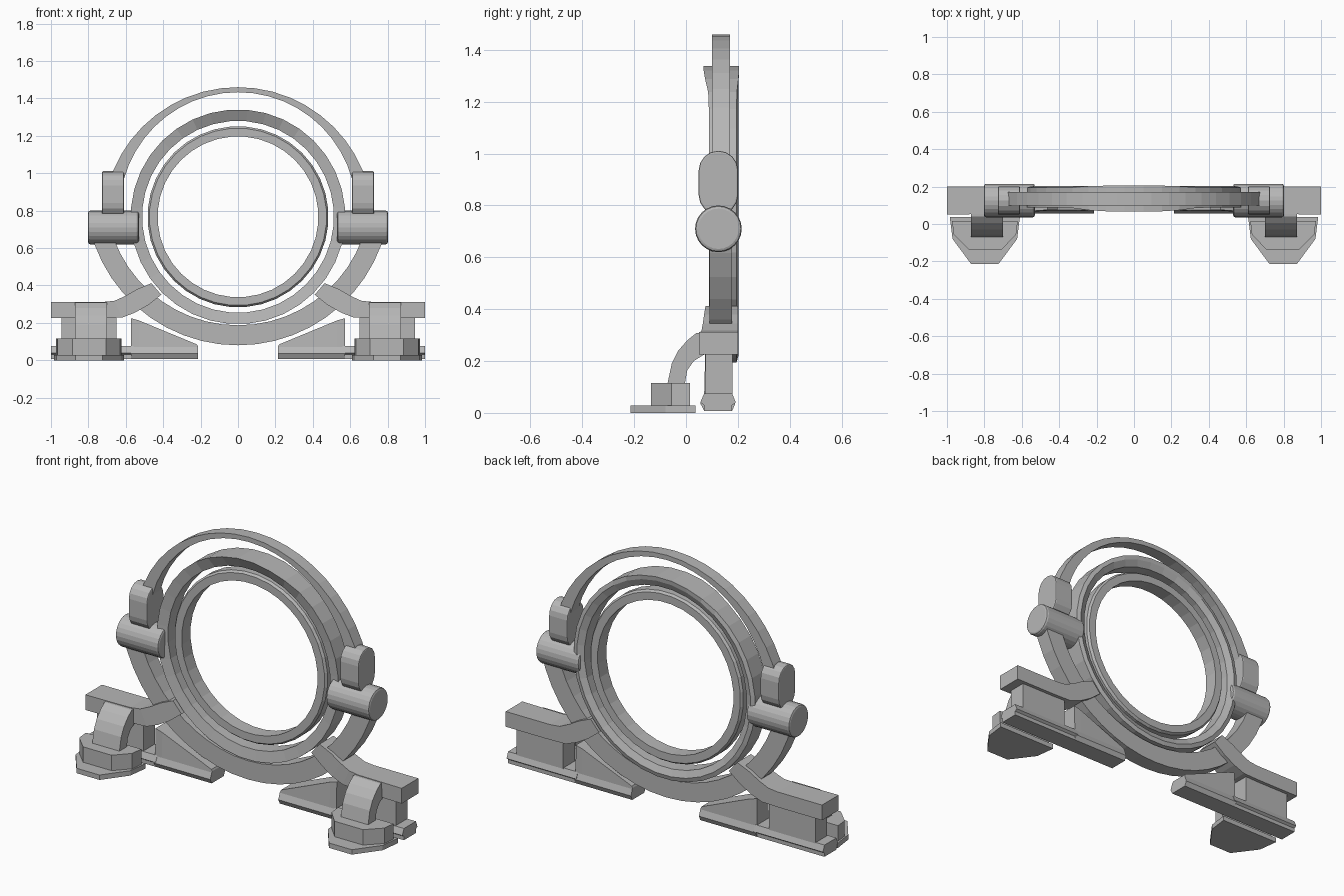
import bpy
import bmesh
from math import cos, sin, pi, radians

cube = bpy.data.objects.get("Cube")
if cube:
    bpy.data.objects.remove(cube)

grey = bpy.data.materials.new("plain grey")
grey.use_nodes = True
tone = (0.47, 0.47, 0.47, 1)
grey.diffuse_color = tone
grey.node_tree.nodes["Principled BSDF"].inputs["Base Color"].default_value = tone


def finish(name, bm, bevel=0):
    bmesh.ops.recalc_face_normals(bm, faces=bm.faces)
    mesh = bpy.data.meshes.new(name)
    bm.to_mesh(mesh)
    bm.free()
    mesh.materials.append(grey)
    obj = bpy.data.objects.new(name, mesh)
    bpy.context.collection.objects.link(obj)
    if bevel:
        mod = obj.modifiers.new("chamfer", "BEVEL")
        mod.width = bevel
        mod.segments = 2
        mod.limit_method = "ANGLE"
        mod.angle_limit = radians(40)
    return obj


def loft(name, sections, closed=False, bevel=0):
    """Skin a row of matching cross-sections, capping the ends if open."""
    bm = bmesh.new()
    rows = [[bm.verts.new(p) for p in s] for s in sections]
    pairs = list(zip(rows, rows[1:]))
    if closed:
        pairs.append((rows[-1], rows[0]))
    else:
        bm.faces.new(rows[0])
        bm.faces.new(rows[-1])
    n = len(rows[0])
    for a, b in pairs:
        for i in range(n):
            j = (i + 1) % n
            bm.faces.new((a[i], a[j], b[j], b[i]))
    return finish(name, bm, bevel)


def prism_x(name, outline, x0, x1, side, bevel=0):
    return loft(name, [[(side * x, y, z) for y, z in outline] for x in (x0, x1)], bevel=bevel)


def prism_y(name, outline, y0, y1, side):
    return loft(name, [[(side * x, y, z) for x, z in outline] for y in (y0, y1)])


def prism_z(name, outline, z0, z1, side):
    return loft(name, [[(side * x, y, z) for x, y in outline] for z in (z0, z1)])


def box(name, x, y, z, side):
    return prism_x(name, [(y[0], z[0]), (y[1], z[0]), (y[1], z[1]), (y[0], z[1])], *x, side)


def arc(name, centres, radii, y, start, end, steps):
    """Flat band between two arcs that may have different centres."""
    sections = []
    for i in range(steps + 1):
        a = radians(start + (end - start) * i / steps)
        (xo, zo), (xi, zi) = [(r * cos(a), c + r * sin(a)) for c, r in zip(centres, radii)]
        sections.append([(xo, y[0], zo), (xo, y[1], zo), (xi, y[1], zi), (xi, y[0], zi)])
    return loft(name, sections)


def ring(name, profile, segments):
    sections = []
    for i in range(segments):
        a = 2 * pi * (i + 0.5) / segments
        sections.append([(r * cos(a), y, 0.767 + r * sin(a)) for r, y in profile(sin(a))])
    return loft(name, sections, closed=True)


# Inner ring with a chamfered outer edge
ring("inner_ring", lambda s: [(0.43, 0.105), (0.474, 0.105), (0.484, 0.118),
                              (0.484, 0.172), (0.474, 0.185), (0.43, 0.185)], 36)


# Outer ring, its rim flaring toward the top
def outer_profile(s):
    flare = max(0, min(1, (s - 0.8) / 0.15))
    return [(0.513, 0.1), (0.574, 0.088 - 0.02 * flare),
            (0.574, 0.195 + 0.01 * flare), (0.55, 0.202), (0.513, 0.185)]


ring("outer_ring", outer_profile, 36)

# Lower cradle and thin upper hoop
arc("cradle", (0.895, 0.895), (0.815, 0.708), (0.09, 0.178), -167, -13, 22)
arc("upper_hoop", (0.738, 0.8), (0.722, 0.633), (0.1, 0.17), 15, 165, 20)

for side, label in ((1, "left"), (-1, "right")):
    # Pivot drum and the rounded pod above it
    drum = [(0.125 + 0.09 * cos(i * pi / 12), 0.71 + 0.09 * sin(i * pi / 12)) for i in range(24)]
    prism_x(label + "_pivot_drum", drum, 0.53, 0.802, side, bevel=0.012)
    pod = []
    for base, z in ((0, 0.935), (pi, 0.84)):
        pod += [(0.125 + 0.076 * cos(base + i * pi / 8), z + 0.076 * sin(base + i * pi / 8))
                for i in range(9)]
    prism_x(label + "_pod", pod, 0.61, 0.727, side, bevel=0.006)

    # Arm reaching up to the cradle
    path = [(1.0, 0.225, 1.0, 0.312), (0.74, 0.225, 0.72, 0.312), (0.62, 0.228, 0.66, 0.318),
            (0.55, 0.255, 0.6, 0.345), (0.48, 0.295, 0.54, 0.38), (0.41, 0.35, 0.463, 0.412)]
    sections = []
    for i, (xb, zb, xt, zt) in enumerate(path):
        inset = 0.005 * i
        sections.append([(side * xb, 0.05 + inset, zb), (side * xb, 0.2, zb),
                         (side * xt, 0.2, zt), (side * xt, 0.05 + inset, zt)])
    loft(label + "_arm", sections)

    # Post and flared rail under the arm
    box(label + "_post", (0.65, 0.945), (0.075, 0.18), (0.06, 0.23), side)
    rail = [(0.07, 0.008), (0.178, 0.008), (0.178, 0.03), (0.192, 0.04),
            (0.178, 0.075), (0.07, 0.075), (0.055, 0.04), (0.07, 0.03)]
    prism_x(label + "_rail", rail, 0.56, 1.0, side)

    # Sloping wedge with a wider skirt
    sections = []
    for x, top in ((0.573, 0.225), (0.53, 0.213), (0.22, 0.085), (0.215, 0.075)):
        sections.append([(side * x, y, z) for y, z in
                         ((0.07, 0.008), (0.178, 0.008), (0.19, 0.035), (0.178, 0.07),
                          (0.176, top), (0.074, top), (0.07, 0.07), (0.056, 0.035))])
    loft(label + "_wedge", sections)

    # Curved bracket down to the front foot
    bracket = [(0.07, 0.31), (0.04, 0.308), (0.005, 0.28), (-0.03, 0.24), (-0.055, 0.19),
               (-0.072, 0.11), (-0.005, 0.11), (0.005, 0.165), (0.03, 0.2), (0.07, 0.225)]
    prism_x(label + "_bracket", bracket, 0.7, 0.872, side)

    # Front foot block and its plate
    block = [(0.972, 0.015), (0.965, -0.055), (0.885, -0.135),
             (0.705, -0.135), (0.63, -0.055), (0.622, 0.015)]
    prism_z(label + "_foot_block", block, 0.025, 0.116, side)
    plate = [(0.985, 0.037), (0.97, -0.08), (0.87, -0.215),
             (0.725, -0.215), (0.625, -0.08), (0.61, 0.037)]
    prism_z(label + "_foot_plate", plate, 0, 0.028, side)
